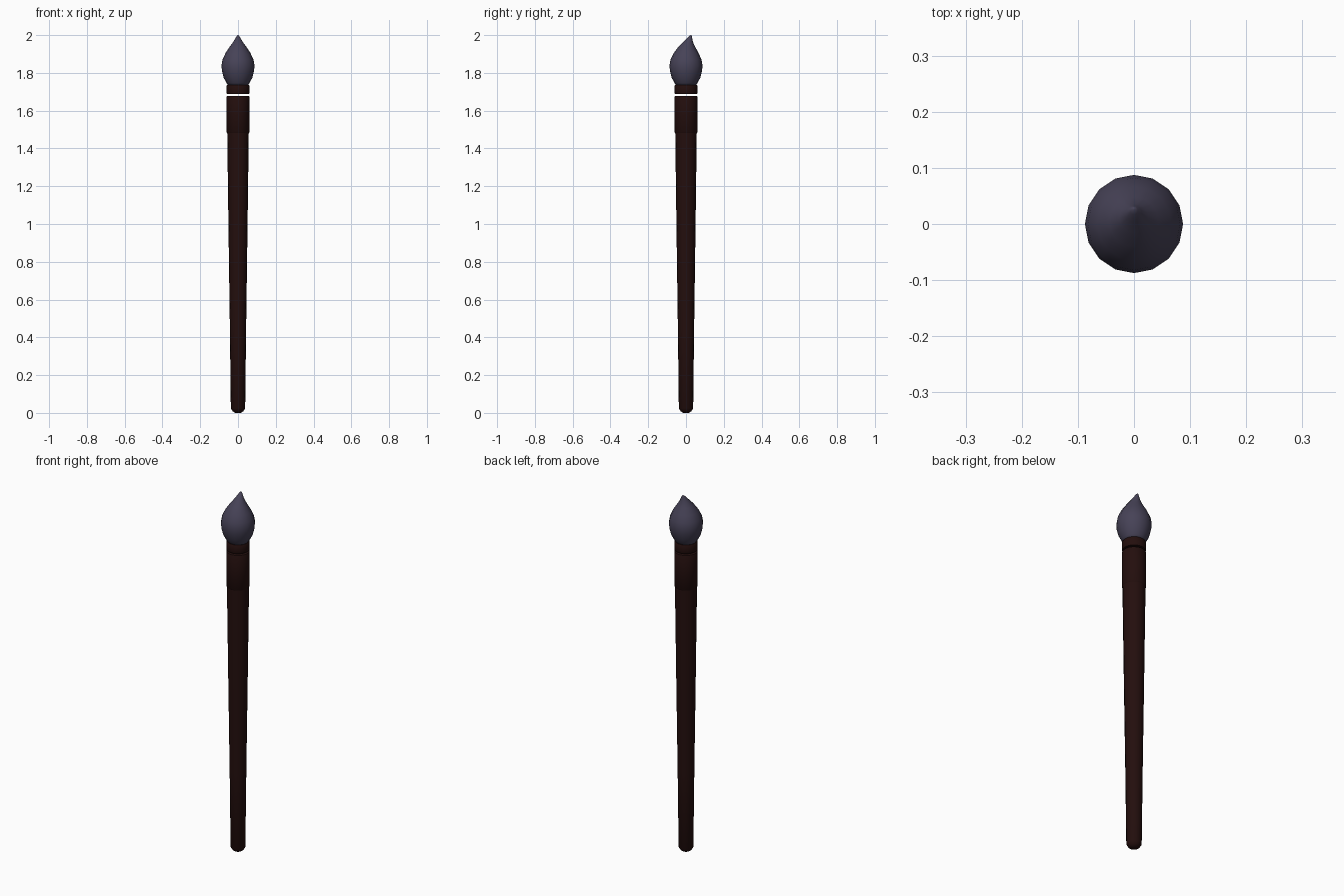
import bpy, bmesh, math

if "Cube" in bpy.data.objects:
    bpy.data.objects.remove(bpy.data.objects["Cube"])

SIDES = 16


def material(name, rgb):
    m = bpy.data.materials.new(name)
    m.diffuse_color = (*rgb, 1)
    m.use_nodes = True
    m.node_tree.nodes["Principled BSDF"].inputs["Base Color"].default_value = m.diffuse_color
    return m


wood = material("dark brown", (0.017, 0.0045, 0.004))
hair = material("slate violet", (0.062, 0.055, 0.095))


def lathe(name, profile, mat, angle=40):
    """Stack rings given as (radius, z, y offset) and cap both ends."""
    bm = bmesh.new()
    rings = []
    for r, z, oy in profile:
        rings.append([bm.verts.new((r * math.cos(2 * math.pi * i / SIDES),
                                    r * math.sin(2 * math.pi * i / SIDES) + oy, z))
                      for i in range(SIDES)])
    for a, b in zip(rings, rings[1:]):
        for i in range(SIDES):
            j = (i + 1) % SIDES
            bm.faces.new((a[i], a[j], b[j], b[i]))
    bm.faces.new(rings[0][::-1])
    bm.faces.new(rings[-1])
    me = bpy.data.meshes.new(name)
    bm.to_mesh(me)
    bm.free()
    me.materials.append(mat)
    ob = bpy.data.objects.new(name, me)
    bpy.context.collection.objects.link(ob)
    bpy.ops.object.select_all(action='DESELECT')
    ob.select_set(True)
    bpy.context.view_layer.objects.active = ob
    bpy.ops.object.shade_smooth_by_angle(angle=math.radians(angle))
    return ob


# Tapered handle with a rounded butt
lathe("handle", [(0.014, 0.0, 0), (0.028, 0.008, 0), (0.038, 0.024, 0),
                 (0.043, 0.45, 0), (0.050, 0.95, 0), (0.057, 1.485, 0)], wood)

# Ferrule sleeve, and the collar above a narrow gap
lathe("ferrule", [(0.056, 1.48, 0), (0.060, 1.485, 0),
                  (0.060, 1.674, 0), (0.058, 1.678, 0)], wood)
lathe("collar", [(0.058, 1.688, 0), (0.060, 1.692, 0),
                 (0.060, 1.732, 0), (0.057, 1.736, 0)], wood)

# Teardrop bristle head, with the tip bent backwards
lathe("bristles", [(0.050, 1.730, 0), (0.062, 1.748, 0), (0.076, 1.775, 0),
                   (0.085, 1.81, 0), (0.0875, 1.84, 0), (0.082, 1.87, 0),
                   (0.066, 1.905, 0.001), (0.044, 1.938, 0.004),
                   (0.026, 1.963, 0.011), (0.014, 1.983, 0.019),
                   (0.007, 1.995, 0.024), (0.002, 2.0, 0.027)], hair, 80)
